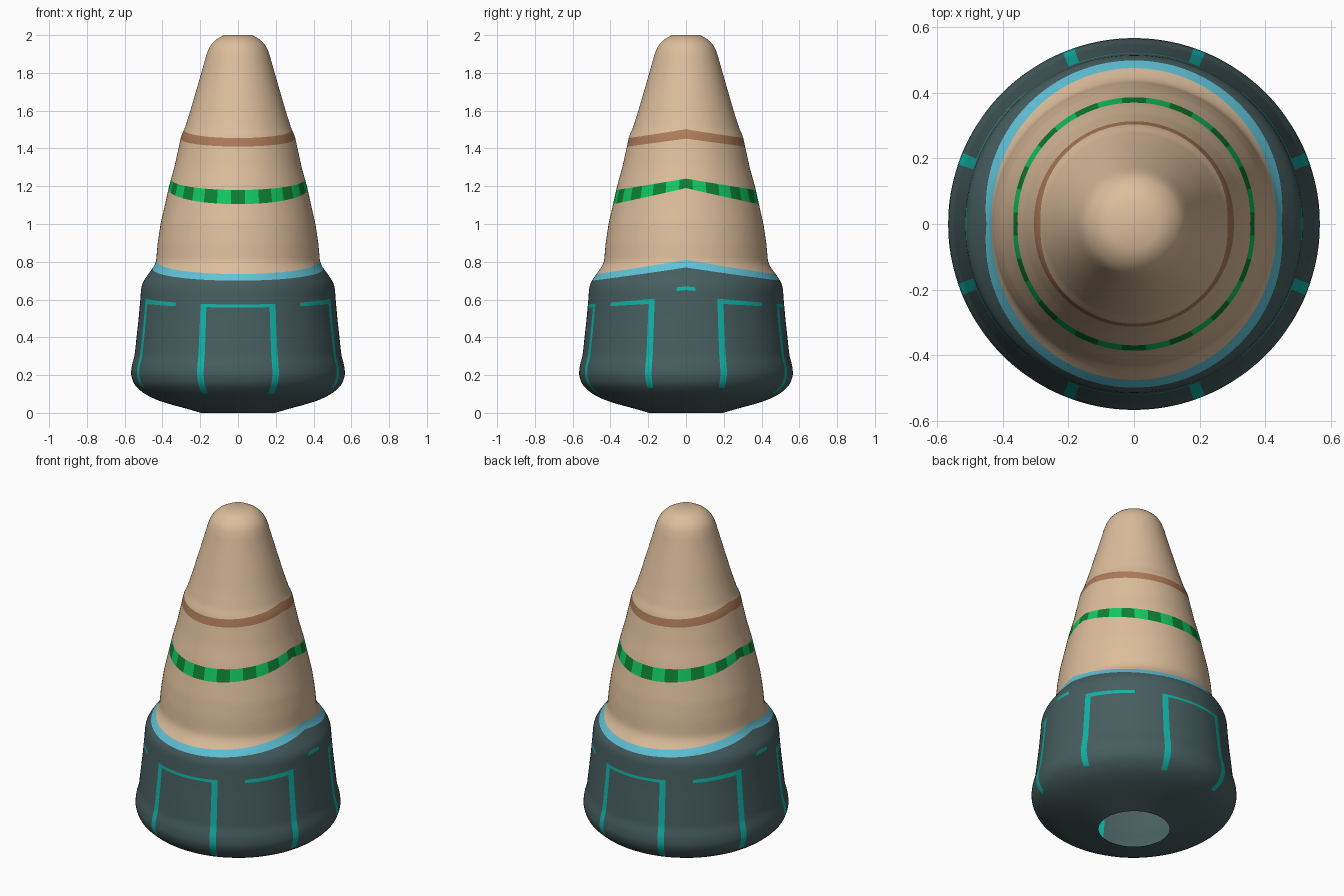
import bpy
import bmesh
import math

cube = bpy.data.objects.get("Cube")
if cube:
    bpy.data.objects.remove(cube, do_unlink=True)

COLS = 192
STEP = 360 / COLS


def make_material(name, rgb):
    mat = bpy.data.materials.new(name)
    mat.use_nodes = True
    colour = (*rgb, 1.0)
    mat.diffuse_color = colour
    mat.node_tree.nodes["Principled BSDF"].inputs["Base Color"].default_value = colour
    return mat


TAN = make_material("tan", (0.72, 0.51, 0.33))
SLATE = make_material("dark slate", (0.063, 0.112, 0.115))
BLUE = make_material("sky blue", (0.115, 0.54, 0.68))
LIGHT_GREEN = make_material("light green", (0.006, 0.58, 0.12))
DARK_GREEN = make_material("dark green", (0.004, 0.22, 0.035))
BROWN = make_material("brown", (0.42, 0.2, 0.1))
TEAL = make_material("teal", (0.006, 0.45, 0.39))

# Silhouette as (height, radius)
PROFILE = [(0, .196), (.02, .26), (.05, .38), (.08, .46), (.11, .51), (.15, .55),
           (.2, .567), (.25, .563), (.3, .548), (.4, .537), (.5, .526), (.6, .517),
           (.66, .513), (.69, .505), (.735, .475), (.77, .448), (.8, .434),
           (.9, .425), (1.0, .41), (1.1, .387), (1.2, .365), (1.3, .337),
           (1.4, .315), (1.47, .3), (1.5, .284), (1.6, .252), (1.7, .223),
           (1.8, .194), (1.9, .166), (1.94, .15), (1.97, .125), (1.99, .098), (2, .075)]


def raw_radius(z):
    for (z0, r0), (z1, r1) in zip(PROFILE, PROFILE[1:]):
        if z <= z1:
            return r0 + (r1 - r0) * max(0, z - z0) / (z1 - z0)
    return PROFILE[-1][1]


def radius(z):
    h = min(0.012, z, 2 - z)
    return (raw_radius(z - h) + raw_radius(z) + raw_radius(z + h)) / 3


def from_front(col):
    """Degrees from the nearest of front and back, up to 90 at the sides."""
    d = (col + 0.5) * STEP % 180
    return min(d, 180 - d)


def lathe(name, levels, materials, rule=None, cap=False):
    """Turned shell between levels (height in front, extra height at the sides)."""
    bm = bmesh.new()
    rows, sections = [], []
    for s, (lo, hi) in enumerate(zip(levels, levels[1:])):
        n = max(1, round((hi[0] - lo[0]) / 0.014))
        for i in range(n):
            t = i / n
            rows.append([a + (b - a) * t for a, b in zip(lo, hi)])
            sections.append(s)
    rows.append(levels[-1])

    rings = []
    for z0, lift in rows:
        ring = []
        for c in range(COLS):
            a = math.radians(c * STEP)
            z = z0 + lift * (1 - abs(math.cos(a)))
            r = radius(z)
            ring.append(bm.verts.new((r * math.sin(a), -r * math.cos(a), z)))
        rings.append(ring)

    for s, lower, upper in zip(sections, rings, rings[1:]):
        for c in range(COLS):
            d = (c + 1) % COLS
            face = bm.faces.new((lower[c], lower[d], upper[d], upper[c]))
            face.smooth = True
            face.material_index = rule(s, c) if rule else 0
    if cap:
        bm.faces.new(rings[-1]).smooth = True

    mesh = bpy.data.meshes.new(name)
    bm.to_mesh(mesh)
    bm.free()
    for mat in materials:
        mesh.materials.append(mat)
    obj = bpy.data.objects.new(name, mesh)
    bpy.context.collection.objects.link(obj)
    return obj


# Seams shared by neighbouring parts
TRIM_LOW, TRIM_TOP = (.7, .07), (.735, .075)
CHECK_LOW, CHECK_TOP = (1.105, .085), (1.18, .06)
BROWN_LOW, BROWN_TOP = (1.41, .042), (1.455, .047)


def base_colour(section, col):
    d = from_front(col)
    upright = min(abs(d - 11 * STEP), abs(d - 37 * STEP)) < STEP
    across = d < 11 * STEP or 39 < d < 37 * STEP
    if section == 1:
        return int(upright)
    if section == 2:
        return int(upright or across)
    if section == 4:
        return int(d > 84)
    return 0


def check_colour(section, col):
    return (col + 3) // 6 % 2


# Base shell with an open hole underneath and painted panel lines
lathe("base", [(0, 0), (.1, .05), (.558, .03), (.574, .045), (.6, .05), (.615, .055), TRIM_LOW],
      [SLATE, TEAL], base_colour)

# Blue rim of the base
lathe("base_trim", [TRIM_LOW, TRIM_TOP], [BLUE])

# Cone and its coloured rings
lathe("lower_cone", [TRIM_TOP, CHECK_LOW], [TAN])
lathe("checked_ring", [CHECK_LOW, CHECK_TOP], [DARK_GREEN, LIGHT_GREEN], check_colour)
lathe("middle_cone", [CHECK_TOP, BROWN_LOW], [TAN])
lathe("brown_ring", [BROWN_LOW, BROWN_TOP], [BROWN])
lathe("cone_tip", [BROWN_TOP, (1.9, 0), (1.98, 0), (2, 0)], [TAN], cap=True)
